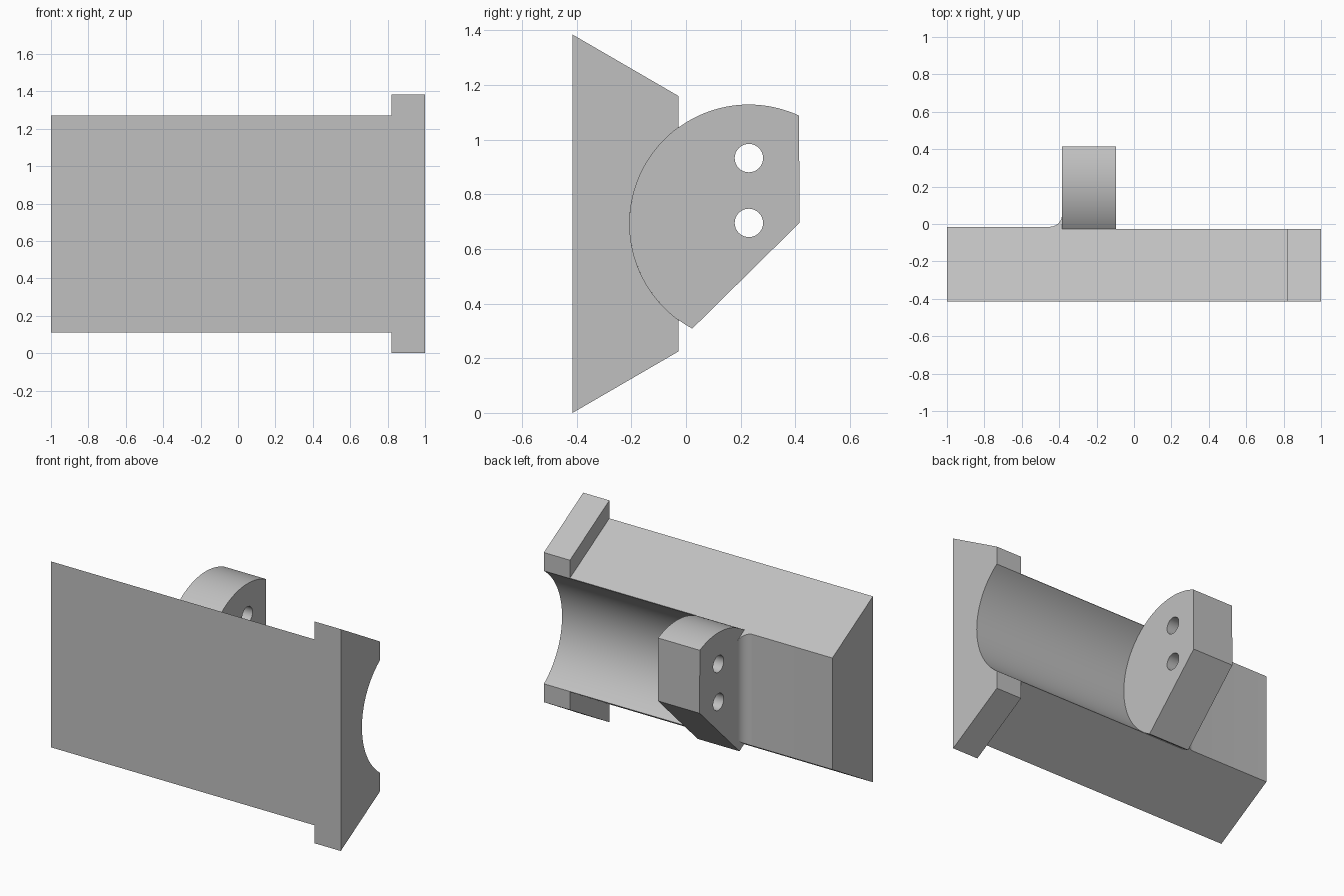
import bpy, bmesh
from math import sin, cos, pi, asin, atan2, radians

if "Cube" in bpy.data.objects:
    bpy.data.objects.remove(bpy.data.objects["Cube"])

grey = bpy.data.materials.new("plain grey")
grey.use_nodes = True
COLOUR = (0.53, 0.53, 0.53, 1)
grey.diffuse_color = COLOUR
grey.node_tree.nodes["Principled BSDF"].inputs["Base Color"].default_value = COLOUR

ZC = 0.692                    # mid height
FRONT, BACK = -0.415, -0.027  # slab front and rear rim
SLOPE = 0.58                  # taper of the slab's top and bottom
CY, R = 0.23, 0.436           # axis and radius of the round lug and its groove
LUG_L, LUG_R = -0.385, -0.097


def solid(name, start, end):
    """Close two matching rings of points into a solid."""
    bm = bmesh.new()
    a = [bm.verts.new(p) for p in start]
    b = [bm.verts.new(p) for p in end]
    bm.faces.new(a)
    bm.faces.new(b)
    n = len(a)
    for i in range(n):
        j = (i + 1) % n
        bm.faces.new((a[i], a[j], b[j], b[i]))
    bmesh.ops.recalc_face_normals(bm, faces=bm.faces)
    mesh = bpy.data.meshes.new(name)
    bm.to_mesh(mesh)
    bm.free()
    mesh.materials.append(grey)
    ob = bpy.data.objects.new(name, mesh)
    bpy.context.collection.objects.link(ob)
    return ob


def along_x(name, profile, x0, x1):
    return solid(name, [(x0, y, z) for y, z in profile], [(x1, y, z) for y, z in profile])


def arc(cy, cz, r, a0, a1, n):
    return [(cy + r * cos(a0 + (a1 - a0) * i / n), cz + r * sin(a0 + (a1 - a0) * i / n))
            for i in range(n + 1)]


def grooved(half):
    """Tapered section with the round groove in its rear."""
    rim = half - SLOPE * (BACK - FRONT)
    a = asin((CY - BACK) / R)
    groove = arc(CY, ZC, R, pi / 2 + a, 3 * pi / 2 - a, 40)
    return ([(FRONT, ZC - half), (FRONT, ZC + half), (BACK, ZC + rim)]
            + groove + [(BACK, ZC - rim)])


# Grooved slab and wider end flange
HALF = 0.58
parts = [along_x("grooved_slab", grooved(HALF), LUG_L, 0.82),
         along_x("end_flange", grooved(ZC), 0.82, 1)]

# Solid end of the slab, with a fillet running up to the lug
F = 0.065
plan = ([(-1, FRONT), (-1, -0.015)]
        + arc(LUG_L - F, -0.015 + F, F, -pi / 2, 0, 12) + [(LUG_L, FRONT)])
height = [HALF - SLOPE * (y - FRONT) for x, y in plan]
parts.append(solid("solid_end",
                   [(x, y, ZC - h) for (x, y), h in zip(plan, height)],
                   [(x, y, ZC + h) for (x, y), h in zip(plan, height)]))

# Round lug with a flat rear and an angled underside
top = atan2(1.09 - ZC, 0.415 - CY)
bottom = 2 * pi + atan2(0.312 - ZC, 0.025 - CY)
lug = along_x("round_lug", arc(CY, ZC, R, top, bottom, 64) + [(0.415, 0.695)], LUG_L, LUG_R)
parts.append(lug)

# Two cross holes through the lug
for z in (0.695, 0.932):
    cutter = along_x("hole_cutter", arc(CY, z, 0.052, 0, 2 * pi, 32)[:-1], -0.6, 0.1)
    cutter.hide_render = True
    mod = lug.modifiers.new("hole", 'BOOLEAN')
    mod.operation = 'DIFFERENCE'
    mod.solver = 'EXACT'
    mod.object = cutter
    bpy.context.view_layer.objects.active = lug
    bpy.ops.object.modifier_apply(modifier=mod.name)
    bpy.data.objects.remove(cutter)

# Smooth the curves and keep the edges sharp
bpy.ops.object.select_all(action='DESELECT')
for ob in parts:
    ob.select_set(True)
bpy.context.view_layer.objects.active = lug
bpy.ops.object.shade_smooth_by_angle(angle=radians(25))
